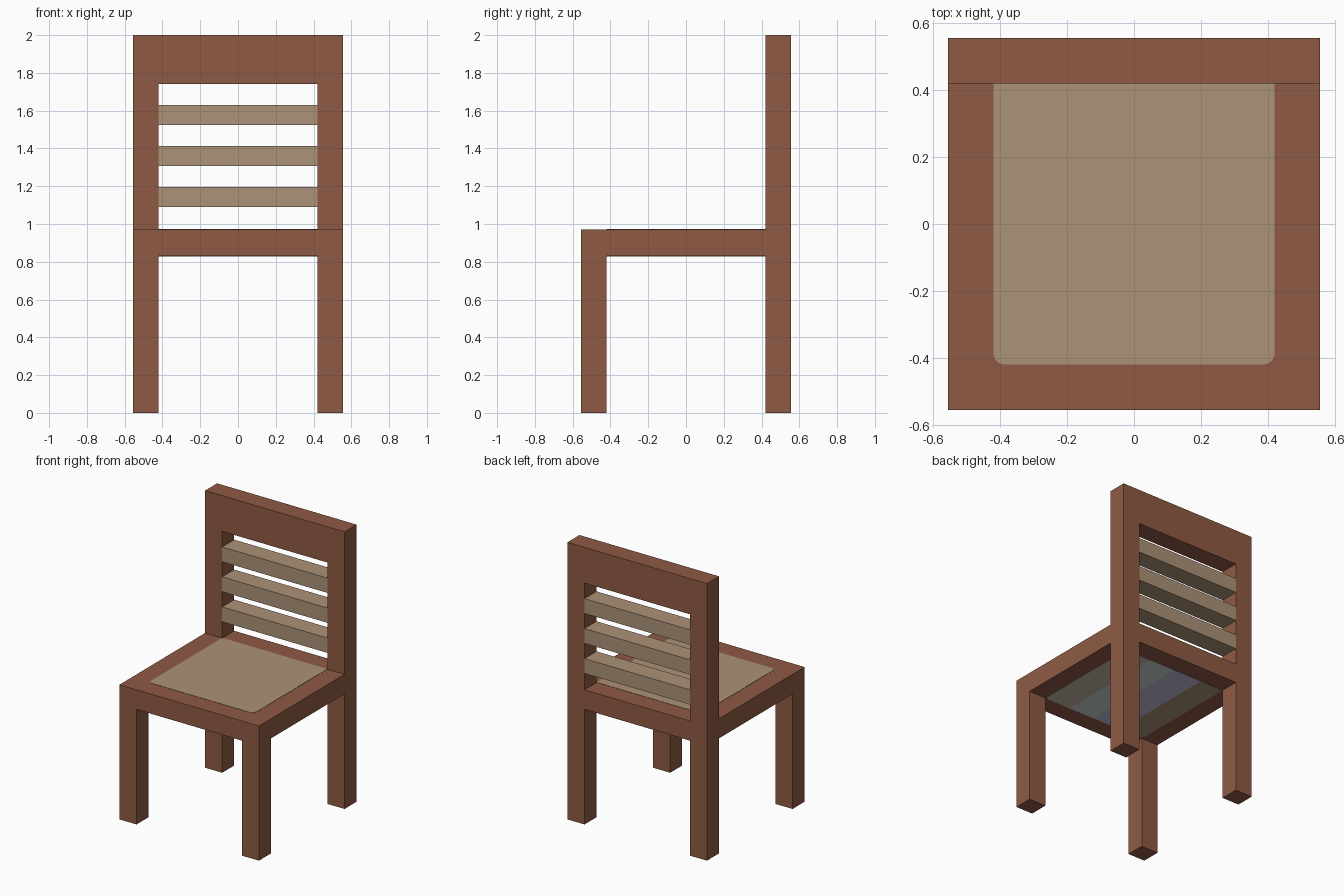
import bpy, bmesh

if "Cube" in bpy.data.objects:
    bpy.data.objects.remove(bpy.data.objects["Cube"])

O, I = 0.557, 0.42            # outer and inner half widths of the frame
SEAT_LO, SEAT_HI = 0.83, 0.972


def mat(name, rgb):
    m = bpy.data.materials.new(name)
    lin = [(c / 255 / 12.92) if c < 10 else ((c / 255 + 0.055) / 1.055) ** 2.4 for c in rgb]
    m.diffuse_color = (*lin, 1)
    m.use_nodes = True
    m.node_tree.nodes["Principled BSDF"].inputs["Base Color"].default_value = m.diffuse_color
    return m


wood = mat("brown wood", (143, 90, 68))
tan = mat("tan", (172, 146, 120))
beige = mat("pale beige", (200, 184, 167))
slate = mat("pale slate", (203, 213, 212))
lavender = mat("pale lavender", (194, 190, 218))


def finish(bm, name, mats):
    bmesh.ops.recalc_face_normals(bm, faces=bm.faces[:])
    me = bpy.data.meshes.new(name)
    bm.to_mesh(me)
    bm.free()
    for m in mats:
        me.materials.append(m)
    ob = bpy.data.objects.new(name, me)
    bpy.context.collection.objects.link(ob)
    return ob


def box_bm(lo, hi):
    bm = bmesh.new()
    bmesh.ops.create_cube(bm, size=1)
    for v in bm.verts:
        v.co = [(hi[k] if v.co[k] > 0 else lo[k]) for k in range(3)]
    return bm


def box(name, lo, hi, m):
    return finish(box_bm(lo, hi), name, [m])


def panel(name, z0, z1):
    # thin plate with rounded front corners
    bm = box_bm((-I, -I, z0), (I, I, z1))
    front = [e for e in bm.edges
             if all(v.co.y < 0 for v in e.verts)
             and abs(e.verts[0].co.z - e.verts[1].co.z) > 1e-5]
    bmesh.ops.bevel(bm, geom=front, offset=0.03, segments=3, profile=0.5, affect='EDGES')
    return bm


# legs and back posts
for side, s in (("left", -1), ("right", 1)):
    x0, x1 = sorted((s * I, s * O))
    box("front_leg_" + side, (x0, -O, 0), (x1, -I, SEAT_LO), wood)
    box("back_post_" + side, (x0, I, 0), (x1, O, 2), wood)

# seat and back rails
box("seat", (-O, -O, SEAT_LO), (O, I, SEAT_HI), wood)
box("lower_back_rail", (-I, I, SEAT_LO), (I, O, SEAT_HI), wood)
box("top_back_rail", (-I, I, 1.742), (I, O, 2), wood)

# back slats
for n, z in enumerate((1.09, 1.307, 1.523)):
    box(f"back_slat_{n + 1}", (-I, I, z), (I, O, z + 0.107), tan)

# seat panel on top
finish(panel("seat_panel", SEAT_HI - 0.002, SEAT_HI + 0.002), "seat_panel", [tan])

# striped panel on the underside, coloured by x
bm = panel("underside_panel", SEAT_LO - 0.002, SEAT_LO + 0.002)
cuts = (-0.23, 0.0, 0.21)
for x in cuts:
    bmesh.ops.bisect_plane(bm, geom=bm.verts[:] + bm.edges[:] + bm.faces[:],
                           plane_co=(x, 0, 0), plane_no=(1, 0, 0))
for f in bm.faces:
    f.material_index = sum(f.calc_center_median().x > x for x in cuts)
finish(bm, "underside_panel", [tan, lavender, slate, beige])
